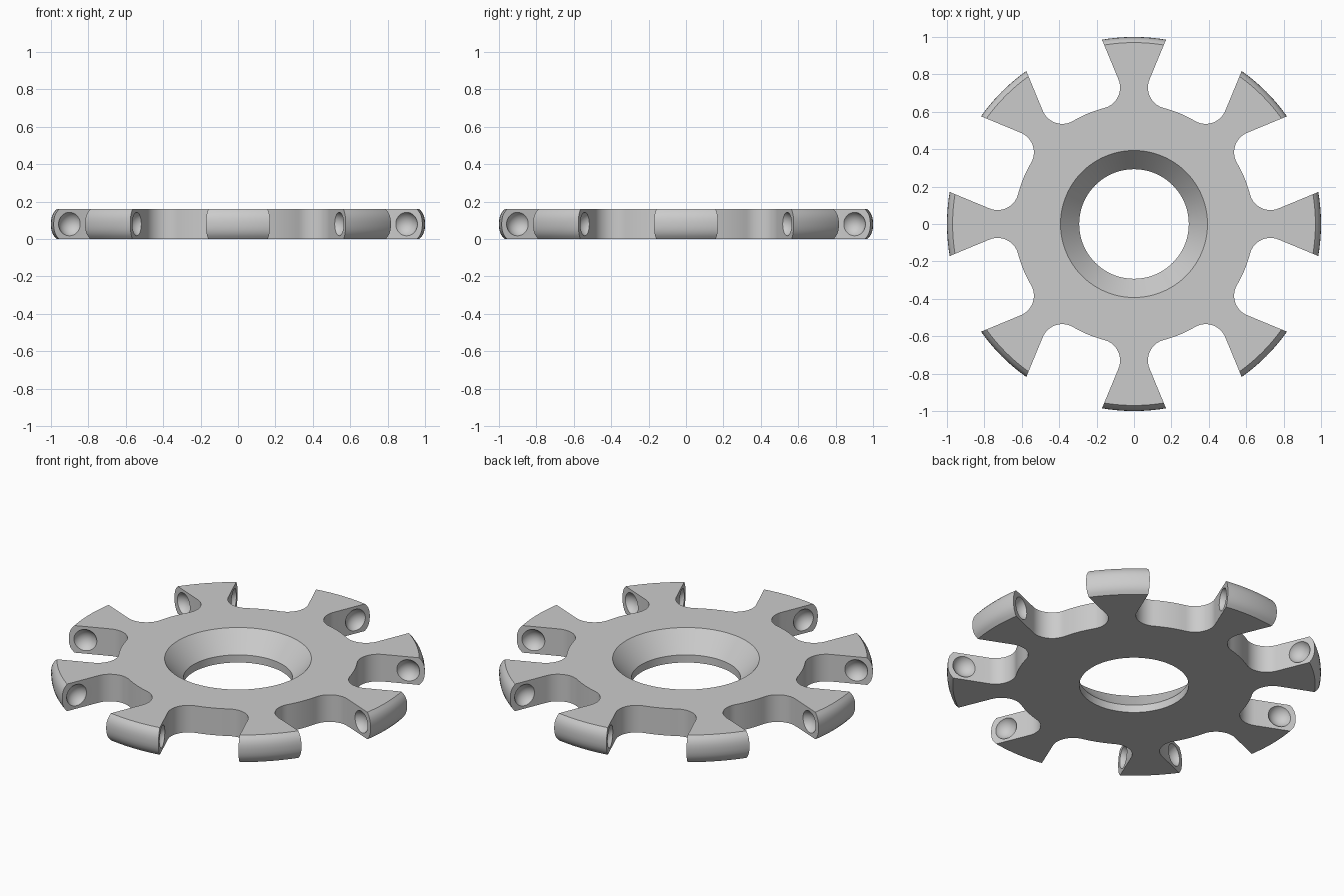
import bpy, bmesh
from math import sin, cos, pi, asin, atan2, sqrt
from mathutils import Matrix, Vector

if "Cube" in bpy.data.objects:
    bpy.data.objects.remove(bpy.data.objects["Cube"])

TEETH = 8
HEIGHT = 0.16
HUB = 0.64        # hub radius between the teeth
SLOT = 0.219      # half width of the parallel slots
FILLET = 0.113    # radius of the slot corner pockets
DIMPLE = 0.063    # rim radius of the side dimples
DEPTH = 0.04
STEP = 2 * pi / TEETH

metal = bpy.data.materials.new("plain grey")
metal.use_nodes = True
grey = (0.6, 0.6, 0.6, 1)
metal.diffuse_color = grey
metal.node_tree.nodes["Principled BSDF"].inputs["Base Color"].default_value = grey


def spaced(a, b, n):
    return [a + (b - a) * i / n for i in range(n + 1)]


def outline(rim):
    """Closed wheel outline whose tooth tips lie at radius rim."""
    cv = SLOT - FILLET
    cu = sqrt((HUB + FILLET) ** 2 - cv ** 2)
    tangent = atan2(cv, cu)
    half = [(HUB * cos(a), HUB * sin(a)) for a in spaced(0, tangent, 5)]
    half += [(cu + FILLET * cos(a), cv + FILLET * sin(a))
             for a in spaced(pi + tangent, pi / 2, 14)[1:]]
    half += [(rim * cos(a), rim * sin(a))
             for a in spaced(asin(SLOT / rim), STEP / 2, 5)]
    slot = [(u, -v) for u, v in half[-2:0:-1]] + half
    points = []
    for k in range(TEETH):
        turn = Matrix.Rotation((k + 0.5) * STEP, 2)
        points += [turn @ Vector(p) for p in slot]
    return points


def circle(radius, n=96):
    return [Vector((radius * cos(2 * pi * i / n), radius * sin(2 * pi * i / n)))
            for i in range(n)]


def stack(bm, layers):
    """Wall through matching loops; returns bottom and top edge loops."""
    rings = [[bm.verts.new((p.x, p.y, z)) for p in pts] for z, pts in layers]
    n = len(rings[0])
    for low, high in zip(rings, rings[1:]):
        for i in range(n):
            j = (i + 1) % n
            bm.faces.new((low[i], low[j], high[j], high[i]))
    return [[bm.edges.get((r[i], r[(i + 1) % n])) for i in range(n)]
            for r in (rings[0], rings[-1])]


def finish(bm, name):
    bmesh.ops.recalc_face_normals(bm, faces=bm.faces)
    mesh = bpy.data.meshes.new(name)
    bm.to_mesh(mesh)
    bm.free()
    mesh.materials.append(metal)
    obj = bpy.data.objects.new(name, mesh)
    bpy.context.collection.objects.link(obj)
    return obj


# Wheel body: crowned tooth tips outside, countersunk bore inside
bm = bmesh.new()
crown = [(0, 0.97), (0.015, 0.983), (0.03, 0.992), (0.05, 0.998), (0.07, 1),
         (0.09, 1), (0.11, 0.998), (0.13, 0.992), (0.145, 0.983), (HEIGHT, 0.97)]
bore = [(0, 0.293), (0.045, 0.293), (HEIGHT, 0.393)]
outer = stack(bm, [(z, outline(r)) for z, r in crown])
inner = stack(bm, [(z, circle(r)) for z, r in bore])
for a, b in zip(outer, inner):
    bmesh.ops.triangle_fill(bm, edges=a + b, use_beauty=True)
wheel = finish(bm, "toothed_wheel")

# Spherical dimples on both flanks of every tooth
ball = (DIMPLE ** 2 + DEPTH ** 2) / (2 * DEPTH)
bm = bmesh.new()
for k in range(TEETH):
    for side in (-1, 1):
        place = (Matrix.Rotation((k + 0.5) * STEP, 4, 'Z')
                 @ Matrix.Translation((0.885, side * (SLOT + DEPTH - ball), HEIGHT / 2))
                 @ Matrix.Rotation(pi / 2, 4, 'X'))
        bmesh.ops.create_uvsphere(bm, u_segments=32, v_segments=20,
                                  radius=ball, matrix=place)
cutter = finish(bm, "dimple_cutter")
cutter.hide_render = True

cut = wheel.modifiers.new("dimples", 'BOOLEAN')
cut.operation = 'DIFFERENCE'
cut.solver = 'EXACT'
cut.object = cutter
bpy.context.view_layer.objects.active = wheel
wheel.select_set(True)
cutter.select_set(False)
bpy.ops.object.modifier_apply(modifier=cut.name)
bpy.data.objects.remove(cutter)

bpy.ops.object.shade_smooth_by_angle(angle=pi / 6)
